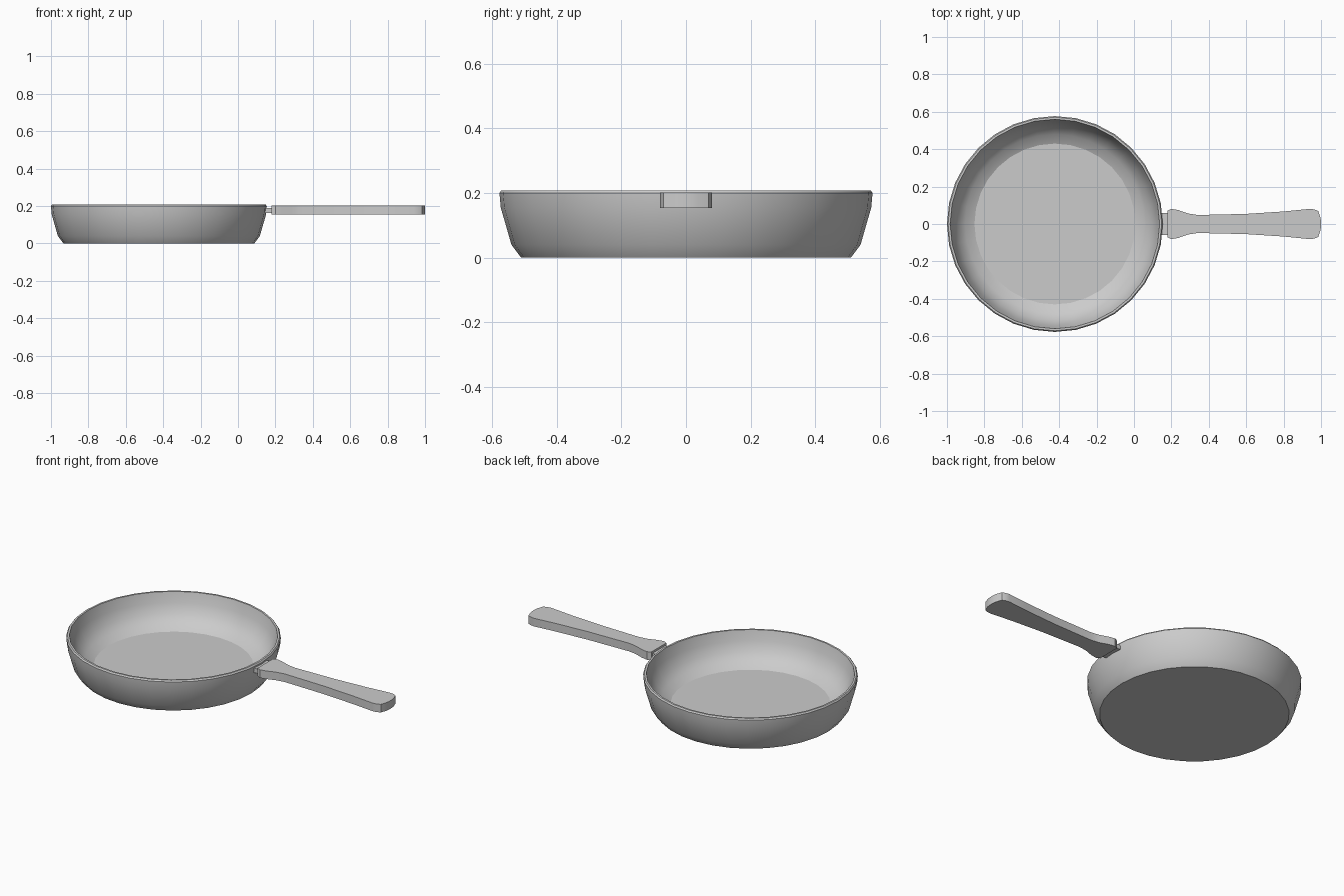
import bpy, bmesh, math

if "Cube" in bpy.data.objects:
    bpy.data.objects.remove(bpy.data.objects["Cube"], do_unlink=True)

# One plain grey for the whole pan
grey = bpy.data.materials.new("light_grey")
grey.use_nodes = True
colour = (0.6, 0.6, 0.6, 1)
grey.diffuse_color = colour
grey.node_tree.nodes["Principled BSDF"].inputs["Base Color"].default_value = colour


def finish(name, bm, angle=28):
    bmesh.ops.recalc_face_normals(bm, faces=bm.faces)
    mesh = bpy.data.meshes.new(name)
    bm.to_mesh(mesh)
    bm.free()
    mesh.materials.append(grey)
    obj = bpy.data.objects.new(name, mesh)
    bpy.context.collection.objects.link(obj)
    bpy.ops.object.select_all(action="DESELECT")
    obj.select_set(True)
    bpy.context.view_layer.objects.active = obj
    bpy.ops.object.shade_smooth_by_angle(angle=math.radians(angle))
    # Large horizontal faces stay flat
    for poly in mesh.polygons:
        if abs(poly.normal.z) > 0.99:
            poly.use_smooth = False
    return obj


def lathe(name, profile, centre_x, sides):
    """Rings around z, capped at both ends of the profile."""
    bm = bmesh.new()
    rings = []
    for r, z in profile:
        angles = [math.tau * i / sides for i in range(sides)]
        rings.append([bm.verts.new((centre_x + r * math.cos(a), r * math.sin(a), z))
                      for a in angles])
    for low, high in zip(rings, rings[1:]):
        for i in range(sides):
            j = (i + 1) % sides
            bm.faces.new((low[i], low[j], high[j], high[i]))
    bm.faces.new(rings[0])
    bm.faces.new(rings[-1])
    return finish(name, bm)


def slab(name, half_outline, bottom, top):
    """Mirror half an outline across y = 0 and extrude it upward."""
    outline = half_outline + [(x, -y) for x, y in reversed(half_outline)]
    bm = bmesh.new()
    face = bm.faces.new([bm.verts.new((x, y, bottom)) for x, y in outline])
    lifted = bmesh.ops.extrude_face_region(bm, geom=[face])["geom"]
    verts = [v for v in lifted if isinstance(v, bmesh.types.BMVert)]
    bmesh.ops.translate(bm, verts=verts, vec=(0, 0, top - bottom))
    return finish(name, bm)


# Pan body: outside wall, rim, inside wall, floor
lathe("pan_body",
      [(0.51, 0), (0.54, 0.04), (0.573, 0.155), (0.577, 0.2), (0.571, 0.208),
       (0.56, 0.208), (0.545, 0.15), (0.52, 0.095), (0.48, 0.055), (0.43, 0.03)],
      centre_x=-0.423, sides=32)

# Short neck joining the body to the handle
slab("handle_neck", [(0.137, 0.06), (0.19, 0.06)], 0.163, 0.19)

# Handle: waisted near the pan, widening to a rounded end
slab("handle",
     [(0.178, 0.07), (0.2, 0.081), (0.235, 0.075), (0.29, 0.056), (0.34, 0.048),
      (0.6, 0.054), (0.8, 0.067), (0.94, 0.081), (0.965, 0.078), (0.985, 0.069),
      (0.997, 0.035), (1.0, 0.012)],
     0.154, 0.202)
